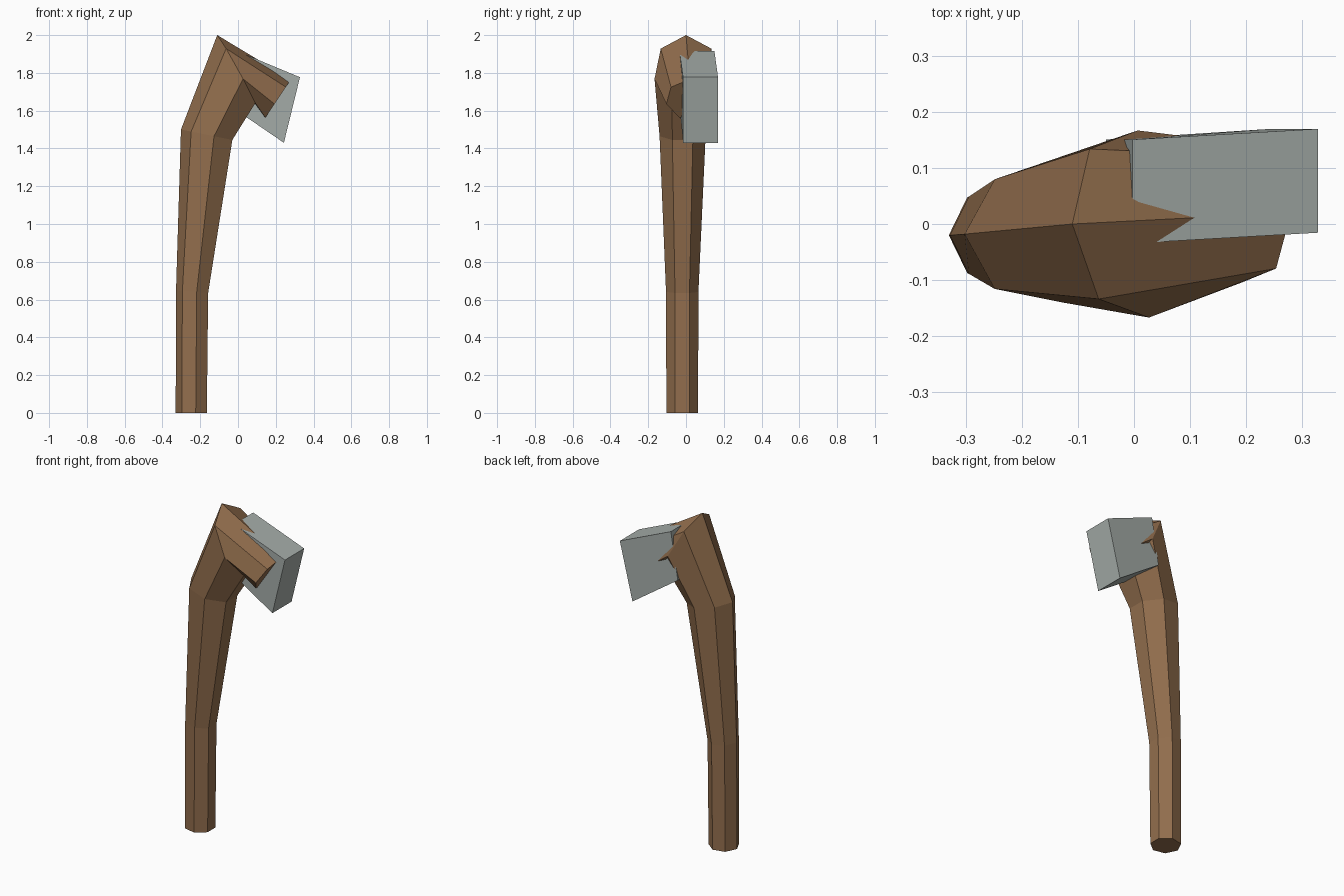
import bpy, bmesh, math

cube = bpy.data.objects.get("Cube")
if cube:
    bpy.data.objects.remove(cube, do_unlink=True)


def make_material(name, colour):
    mat = bpy.data.materials.new(name)
    mat.use_nodes = True
    mat.diffuse_color = (*colour, 1)
    mat.node_tree.nodes["Principled BSDF"].inputs["Base Color"].default_value = (*colour, 1)
    return mat


def loft(name, rings, mat):
    """Join matching rings of points into a closed, flat-shaded solid."""
    bm = bmesh.new()
    loops = [[bm.verts.new(p) for p in ring] for ring in rings]
    for a, b in zip(loops, loops[1:]):
        for i in range(len(a)):
            j = (i + 1) % len(a)
            bm.faces.new((a[i], a[j], b[j], b[i]))
    bm.faces.new(loops[0])
    bm.faces.new(loops[-1])
    bmesh.ops.recalc_face_normals(bm, faces=bm.faces)
    mesh = bpy.data.meshes.new(name)
    bm.to_mesh(mesh)
    bm.free()
    mesh.materials.append(mat)
    obj = bpy.data.objects.new(name, mesh)
    bpy.context.collection.objects.link(obj)
    return obj


SIDES = 7


def handle_ring(ridge, flat, y, half_width, skew=0):
    """Seven-sided section from the ridge corner to the opposite flat side."""
    depth = 1 + math.cos(math.pi / SIDES)
    ring = []
    for k in range(SIDES):
        a = 2 * math.pi * k / SIDES
        t = (1 - math.cos(a)) / depth
        dy = half_width * math.sin(a)
        ring.append((ridge[0] + t * (flat[0] - ridge[0]) + skew * dy,
                     y + dy,
                     ridge[1] + t * (flat[1] - ridge[1])))
    return ring


wood = make_material("brown wood", (0.29, 0.157, 0.075))
stone = make_material("grey stone", (0.38, 0.42, 0.40))

# Bent handle with a hooked, stubby end
loft("handle", [
    handle_ring((-0.33, 0), (-0.165, 0), -0.02, 0.086),
    handle_ring((-0.328, 0.65), (-0.158, 0.635), -0.02, 0.088),
    handle_ring((-0.302, 1.5), (-0.03, 1.445), -0.018, 0.125),
    handle_ring((-0.11, 2.0), (0.087, 1.64), 0, 0.171, -0.06),
    handle_ring((0.28, 1.765), (0.145, 1.563), 0.02, 0.127),
], wood)


# Wedge block fixed to the back of the hook
def block_end(top, bottom, y):
    half = 0.0925
    return [(top[0], y - half, top[1]), (top[0], y + half, top[1]),
            (bottom[0], y + half, bottom[1]), (bottom[0], y - half, bottom[1])]


loft("head_block", [
    block_end((-0.003, 1.915), (-0.05, 1.63), 0.058),
    block_end((0.328, 1.777), (0.243, 1.43), 0.077),
], stone)
